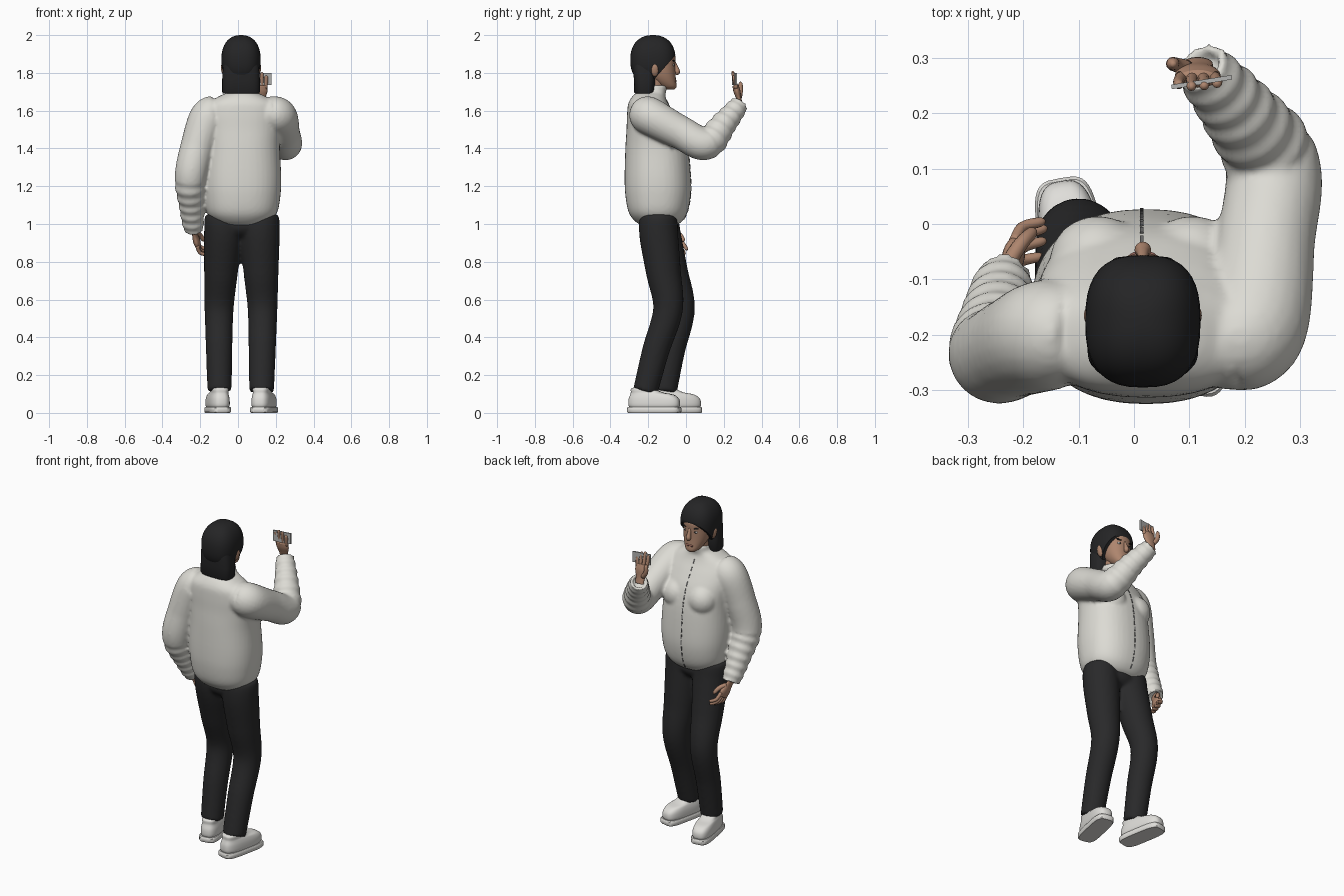
import bpy, bmesh, math
from mathutils import Vector, Matrix
from mathutils.bvhtree import BVHTree

cube = bpy.data.objects.get("Cube")
if cube:
    bpy.data.objects.remove(cube, do_unlink=True)


def material(name, r, g, b):
    m = bpy.data.materials.new(name)
    m.use_nodes = True
    m.diffuse_color = (r, g, b, 1)
    m.node_tree.nodes["Principled BSDF"].inputs["Base Color"].default_value = (r, g, b, 1)
    return m


JACKET = material("off_white_cloth", .72, .71, .66)
SHOE = material("white_rubber", .74, .73, .70)
TROUSER = material("charcoal_cloth", .022, .022, .023)
HAIR = material("black_hair", .018, .018, .019)
SKIN = material("warm_skin", .42, .235, .155)
LIP = material("lip", .30, .13, .10)
EYE = material("eye_white", .70, .68, .64)
CARD = material("card_grey", .45, .45, .44)
ZIP = material("zip_grey", .16, .16, .16)


def skin_rings(bm, rings):
    """Bridge rings of points with quads and cap both ends."""
    rows = [[bm.verts.new(p) for p in ring] for ring in rings]
    n = len(rows[0])
    for a, b in zip(rows, rows[1:]):
        for i in range(n):
            j = (i + 1) % n
            bm.faces.new((a[i], a[j], b[j], b[i]))
    bm.faces.new(rows[0])
    bm.faces.new(rows[-1])


def loft(bm, rows, cx=0.0, power=2.0, sides=40):
    """Stack horizontal superellipses given as (z, cy, rx, ry)."""
    def ring(z, cy, rx, ry):
        for k in range(sides):
            a = math.tau * k / sides
            c, s = math.cos(a), math.sin(a)
            yield Vector((cx + rx * math.copysign(abs(c) ** (2 / power), c),
                          cy + ry * math.copysign(abs(s) ** (2 / power), s), z))
    skin_rings(bm, [list(ring(*r)) for r in rows])


def spline(points, steps):
    """Catmull-Rom through points of any size."""
    p = [Vector(q) for q in points]
    p = [p[0] * 2 - p[1]] + p + [p[-1] * 2 - p[-2]]
    out = []
    for i in range(1, len(p) - 2):
        a, b, c, d = p[i - 1:i + 3]
        for k in range(steps):
            t = k / steps
            out.append((b * 2 + (c - a) * t + (a * 2 - b * 5 + c * 4 - d) * t * t
                        + (b * 3 - a - c * 3 + d) * t ** 3) / 2)
    return out + [p[-2]]


def tube(bm, points, sides=24, steps=8, flat=1.0, folds=0.0, cuff=False):
    """Sweep a round section along (x, y, z, radius) points."""
    path = spline(points, steps)
    rings, n = [], len(path)

    def ring(c, t, r):
        u = Vector((1, 0, 0)).cross(t).normalized()
        v = t.cross(u)
        return [c + (u * math.cos(a) * flat + v * math.sin(a)) * r
                for a in (math.tau * k / sides for k in range(sides))]
    for i, q in enumerate(path):
        t = (path[min(i + 1, n - 1)] - path[max(i - 1, 0)]).xyz.normalized()
        s = i / (n - 1)
        r = q.w + (folds * math.sin(s * 95) if s > .62 else 0)
        rings.append(ring(q.xyz, t, r))
    if cuff:
        rings.append(ring(q.xyz, t, q.w * .68))
        rings.append(ring(q.xyz - t * .025, t, q.w * .68))
    skin_rings(bm, rings)


def ball(bm, loc, scale, tilt=0.0):
    m = Matrix.Translation(loc) @ Matrix.Rotation(tilt, 4, 'Y') @ Matrix.Diagonal((*scale, 1))
    bmesh.ops.create_uvsphere(bm, u_segments=24, v_segments=16, radius=1, matrix=m)


def finish(name, bm, mat, matrix=None, voxel=0, angle=None):
    if matrix:
        bm.transform(matrix)
    bmesh.ops.recalc_face_normals(bm, faces=bm.faces)
    me = bpy.data.meshes.new(name)
    bm.to_mesh(me)
    bm.free()
    me.materials.append(mat)
    ob = bpy.data.objects.new(name, me)
    bpy.context.collection.objects.link(ob)
    me.shade_smooth()
    if angle:
        bpy.ops.object.select_all(action='DESELECT')
        ob.select_set(True)
        bpy.context.view_layer.objects.active = ob
        bpy.ops.object.shade_smooth_by_angle(angle=math.radians(angle))
    if voxel:
        rm = ob.modifiers.new("blend", 'REMESH')
        rm.mode, rm.voxel_size, rm.use_smooth_shade = 'VOXEL', voxel, True
        sm = ob.modifiers.new("soften", 'SMOOTH')
        sm.factor, sm.iterations = .5, 5
    return ob


# Jacket: torso, chest and both sleeves blended into one surface
bm = bmesh.new()
torso = [(.99, -.145, .09, .08), (1.01, -.145, .14, .12), (1.06, -.148, .185, .155),
         (1.15, -.148, .203, .173), (1.25, -.15, .207, .175), (1.4, -.155, .2, .166),
         (1.5, -.165, .205, .15), (1.58, -.185, .205, .127), (1.64, -.2, .18, .105),
         (1.68, -.195, .115, .085), (1.7, -.18, .072, .075), (1.735, -.165, .06, .065)]
loft(bm, spline(torso, 4), cx=.022, power=2.3)
for side in (-1, 1):
    ball(bm, (.02 + side * .085, -.07, 1.44), (.088, .085, .09))
tube(bm, [(.14, -.2, 1.58, .09), (.21, -.19, 1.57, .1), (.238, -.03, 1.485, .089),
          (.25, .105, 1.425, .086), (.19, .2, 1.53, .068), (.12, .285, 1.635, .05)],
     steps=16, folds=.004, cuff=True)
tube(bm, [(-.1, -.2, 1.6, .08), (-.155, -.2, 1.565, .1), (-.21, -.22, 1.42, .092),
          (-.25, -.235, 1.25, .085), (-.245, -.17, 1.1, .068), (-.235, -.1, .965, .052)],
     steps=16, folds=.004, cuff=True)
jacket = finish("jacket", bm, JACKET, voxel=.009)

# Zip: thin dashes laid on the front of the jacket
surface = BVHTree.FromObject(jacket, bpy.context.evaluated_depsgraph_get())
bm = bmesh.new()
for k in range(17):
    hit, normal, _, _ = surface.ray_cast(Vector((.014, 1, 1.035 + k * .038)), Vector((0, -1, 0)))
    if hit:
        turn = normal.to_track_quat('Y', 'Z').to_matrix().to_4x4()
        bmesh.ops.create_cube(bm, size=1, matrix=Matrix.Translation(hit) @ turn
                              @ Matrix.Diagonal((.006, .005, .027, 1)))
finish("zip", bm, ZIP, angle=30)

# Trousers: hips and two bent legs
bm = bmesh.new()
ball(bm, (.02, -.14, .99), (.14, .1, .07))
tube(bm, [(.128, -.145, 1.08, .05), (.122, -.145, 1.05, .094), (.118, -.145, .95, .103),
          (.122, -.12, .75, .093), (.13, -.095, .55, .079), (.128, -.16, .33, .072),
          (.125, -.215, .115, .066)])
tube(bm, [(-.085, -.14, 1.08, .05), (-.08, -.14, 1.05, .094), (-.078, -.13, .95, .102),
          (-.09, -.08, .75, .09), (-.1, -.03, .55, .077), (-.1, -.075, .33, .07),
          (-.098, -.112, .115, .064)])
finish("trousers", bm, TROUSER, voxel=.011)

# Shoes: slab sole and rounded upper, toes turned out
for name, x, y, turn in (("rear", .138, -.168, -12), ("forward", -.108, -.058, 10)):
    place = Matrix.Translation((x, y, 0)) @ Matrix.Rotation(math.radians(turn), 4, 'Z')
    bm = bmesh.new()
    loft(bm, [(0, 0, .054, .138), (.006, 0, .058, .143), (.026, 0, .058, .143),
              (.032, 0, .054, .138)], power=4)
    finish(name + "_sole", bm, SHOE, place, angle=40)
    bm = bmesh.new()
    upper = [(.03, 0, .051, .133), (.045, 0, .055, .138), (.075, -.002, .054, .134),
             (.097, -.013, .049, .115), (.108, -.04, .045, .085), (.128, -.062, .043, .062),
             (.135, -.062, .03, .045)]
    loft(bm, spline(upper, 3), power=3)
    finish(name + "_shoe", bm, SHOE, place, angle=50)

# Head: neck, face, nose and ears
CX = .016
bm = bmesh.new()
face = [(1.713, -.085, .02, .024), (1.728, -.092, .04, .042), (1.76, -.115, .06, .062),
        (1.8, -.135, .074, .079), (1.85, -.145, .08, .088), (1.9, -.15, .08, .09),
        (1.95, -.16, .06, .06)]
loft(bm, spline(face, 4), cx=CX, power=2.2)
finish("head", bm, SKIN)
bm = bmesh.new()
tube(bm, [(CX, -.175, 1.66, .055), (CX, -.16, 1.8, .052)])
finish("neck", bm, SKIN)
bm = bmesh.new()
tube(bm, [(CX, -.064, 1.86, .007), (CX, -.052, 1.828, .011), (CX, -.047, 1.805, .015),
          (CX, -.056, 1.793, .008)], sides=16)
finish("nose", bm, SKIN)
bm = bmesh.new()
for side in (-1, 1):
    ball(bm, (CX + side * .092, -.165, 1.815), (.013, .02, .034), side * .2)
finish("ears", bm, SKIN)

# Face details: eyes, pupils, brows and lips
details = (("eyes", EYE, .033, -.068, 1.842, (.014, .007, .007), 0),
           ("pupils", HAIR, .033, -.064, 1.842, (.006, .004, .006), 0),
           ("brows", HAIR, .035, -.066, 1.864, (.02, .007, .0045), -.12),
           ("lips", LIP, .009, -.058, 1.757, (.016, .008, .007), .12))
for name, mat, dx, y, z, size, tilt in details:
    bm = bmesh.new()
    for side in (-1, 1):
        ball(bm, (CX + side * dx, y, z), size, side * tilt)
    finish(name, bm, mat)

# Hair: rounded cap cut along a slanted hairline, with a full nape
bm = bmesh.new()
cap = []
for k in range(25):
    h = -math.cos(math.pi * k / 24) * .999
    r = (1 - abs(h) ** 2.3) ** (1 / 2.3)
    cap.append((1.868 + .132 * h, -.175, .104 * r, .12 * r))
loft(bm, cap, cx=CX, power=2.6)
cut = bmesh.ops.bisect_plane(bm, geom=bm.verts[:] + bm.edges[:] + bm.faces[:], clear_inner=True,
                             plane_co=(0, -.055, 1.895), plane_no=(0, -.75, .66))
bmesh.ops.holes_fill(bm, edges=[e for e in bm.edges if e.is_boundary])
finish("hair_cap", bm, HAIR, angle=50)
bm = bmesh.new()
loft(bm, [(1.69, -.22, .096, .05), (1.7, -.22, .1, .056), (1.76, -.218, .1, .057),
          (1.83, -.22, .096, .062), (1.87, -.22, .085, .055)], cx=CX, power=3.2)
finish("hair_nape", bm, HAIR, angle=50)


# Hands: palm, four fingers and a thumb in a local frame
def hand(name, origin, along, palm, thumb, curl):
    z = Vector(along).normalized()
    x = Vector(palm).cross(z).normalized()
    frame = Matrix((x, z.cross(x), z)).transposed().to_4x4()
    bm = bmesh.new()
    tube(bm, [(0, 0, -.03, .027), (0, 0, .01, .03), (0, 0, .05, .041), (0, 0, .082, .036)], flat=.45)
    for i, length in enumerate((.064, .078, .072, .054)):
        fx = thumb * (.03 - i * .02)
        tube(bm, [(fx, 0, .065, .0105), (fx * 1.15, .003, .08 + length * .5, .01),
                  (fx * 1.15, curl, .08 + length * .9, .0085),
                  (fx * 1.15, curl * 1.1, .08 + length, .003)], sides=12, steps=4)
    tube(bm, [(thumb * .02, .004, .015, .014), (thumb * .042, .018, .045, .013),
              (thumb * .045, .028, .08, .011), (thumb * .043, .03, .093, .004)], sides=12, steps=4)
    finish(name, bm, SKIN, Matrix.Translation(origin) @ frame)


hand("raised_hand", (.115, .282, 1.655), (0, -.25, .97), (0, 1, 0), -1, .004)
hand("lowered_hand", (-.233, -.092, .955), (.25, .5, -.8), (1, 0, 0), 1, .03)

# Card held between fingers and thumb
bm = bmesh.new()
bmesh.ops.create_cube(bm, size=1, matrix=Matrix.Translation((.122, .256, 1.768))
                      @ Matrix.Rotation(.16, 4, 'Z') @ Matrix.Diagonal((.11, .008, .065, 1)))
finish("card", bm, CARD, angle=30)
